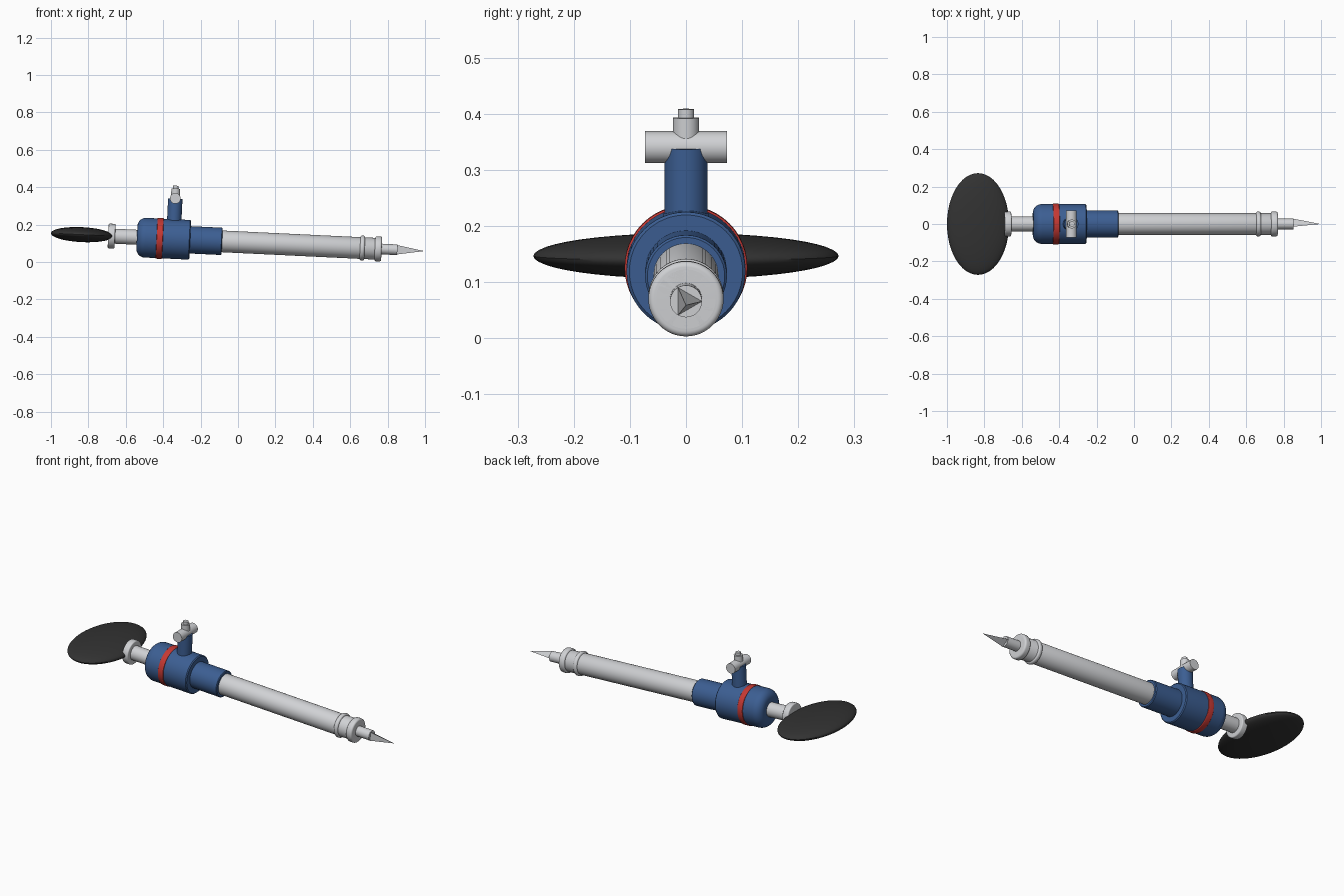
import bpy, bmesh, math
from mathutils import Matrix, Vector

cube = bpy.data.objects.get("Cube")
if cube:
    bpy.data.objects.remove(cube, do_unlink=True)

# The long axis dips slightly towards the tip
TILT = Matrix.Translation((0, 0, 0.1065)) @ Matrix.Rotation(math.atan(0.048), 4, 'Y')


def material(name, rgb):
    m = bpy.data.materials.new(name)
    m.use_nodes = True
    m.diffuse_color = (*rgb, 1)
    m.node_tree.nodes["Principled BSDF"].inputs["Base Color"].default_value = (*rgb, 1)
    return m


blue = material("blue paint", (0.045, 0.113, 0.29))
grey = material("light grey metal", (0.63, 0.64, 0.66))
red = material("red band", (0.56, 0.04, 0.033))
black = material("black rubber", (0.032, 0.032, 0.032))


def finish(name, bm, mat, smooth=True):
    bmesh.ops.recalc_face_normals(bm, faces=bm.faces)
    mesh = bpy.data.meshes.new(name)
    bm.to_mesh(mesh)
    bm.free()
    ob = bpy.data.objects.new(name, mesh)
    bpy.context.collection.objects.link(ob)
    ob.matrix_world = TILT
    mesh.materials.append(mat)
    if smooth:
        bpy.ops.object.select_all(action='DESELECT')
        ob.select_set(True)
        bpy.context.view_layer.objects.active = ob
        bpy.ops.object.shade_smooth_by_angle(angle=math.radians(35))
    return ob


def lathe(name, profile, mat, steps=48):
    """Spin (x, radius) points round the long axis, closed at both ends."""
    bm = bmesh.new()
    points = [(profile[0][0], 0)] + profile + [(profile[-1][0], 0)]
    verts = [bm.verts.new((x, 0, r)) for x, r in points]
    edges = [bm.edges.new(pair) for pair in zip(verts, verts[1:])]
    bmesh.ops.spin(bm, geom=verts + edges, cent=(0, 0, 0), axis=(1, 0, 0),
                   angle=math.tau, steps=steps)
    bmesh.ops.remove_doubles(bm, verts=bm.verts, dist=1e-5)
    return finish(name, bm, mat)


def rod(name, start, end, radius, mat, sides=40, r_end=None, smooth=True):
    """Cylinder or cone between two points."""
    a, b = Vector(start), Vector(end)
    turn = (b - a).to_track_quat('Z', 'Y').to_matrix().to_4x4()
    bm = bmesh.new()
    bmesh.ops.create_cone(bm, cap_ends=True, segments=sides, radius1=radius,
                          radius2=radius if r_end is None else r_end,
                          depth=(b - a).length,
                          matrix=Matrix.Translation((a + b) / 2) @ turn)
    return finish(name, bm, mat, smooth)


def rounded(x0, x1, r, bevel, n=5):
    """Profile of a disc with rounded rims."""
    arc = [(bevel * (1 - math.cos(t)), r - bevel + bevel * math.sin(t))
           for t in (math.pi / 2 * i / n for i in range(n + 1))]
    return [(x0 + d, q) for d, q in arc] + [(x1 - d, q) for d, q in reversed(arc)]


# Rear paddle
bm = bmesh.new()
bmesh.ops.create_uvsphere(bm, u_segments=48, v_segments=24, radius=1,
                          matrix=Matrix.Translation((-0.835, 0, 0))
                          @ Matrix.Diagonal((0.166, 0.272, 0.04, 1)))
finish("rear_paddle", bm, black)

# Rear shaft and its collar
lathe("rear_shaft", [(-0.68, 0.04), (-0.52, 0.04)], grey)
lathe("rear_collar", rounded(-0.695, -0.658, 0.066, 0.006), grey)

# Main housing: rounded at the back, crisp at the front
back = rounded(-0.541, -0.3, 0.106, 0.045, 8)[:9]
lathe("housing", back + [(-0.261, 0.106), (-0.256, 0.101)], blue)
lathe("housing_band", rounded(-0.436, -0.402, 0.1095, 0.004), red)
lathe("neck", [(-0.27, 0.073), (-0.089, 0.073), (-0.085, 0.069)], blue)

# Barrel with two rings and a nozzle
lathe("barrel", [(-0.1, 0.058), (0.76, 0.058), (0.769, 0.053)], grey)
for name, x0, x1 in (("rear_ring", 0.653, 0.678), ("front_ring", 0.732, 0.769)):
    lathe(name, rounded(x0, x1, 0.067, 0.01), grey)
lathe("nozzle", [(0.75, 0.0285), (0.853, 0.0285)], grey, 32)

# Three-sided tip with one edge on the left-hand side
bm = bmesh.new()
base = [bm.verts.new((0.85, 0.029 * math.cos(a), 0.029 * math.sin(a)))
        for a in (math.tau * i / 3 for i in range(3))]
apex = bm.verts.new((0.997, 0, 0))
bm.faces.new(base)
for i in range(3):
    bm.faces.new((base[i], base[(i + 1) % 3], apex))
finish("pointed_tip", bm, grey, smooth=False)

# Upright post, cross handle and cap
X = -0.346
rod("post", (X, 0, 0.06), (X, 0, 0.2155), 0.0385, blue)
rod("cross_handle", (X, -0.073, 0.2175), (X, 0.073, 0.2175), 0.0285, grey)
rod("handle_stub", (X, 0, 0.2175), (X, 0, 0.27), 0.0235, grey)
rod("stub_cap", (X, 0, 0.26), (X, 0, 0.2855), 0.0145, grey)
